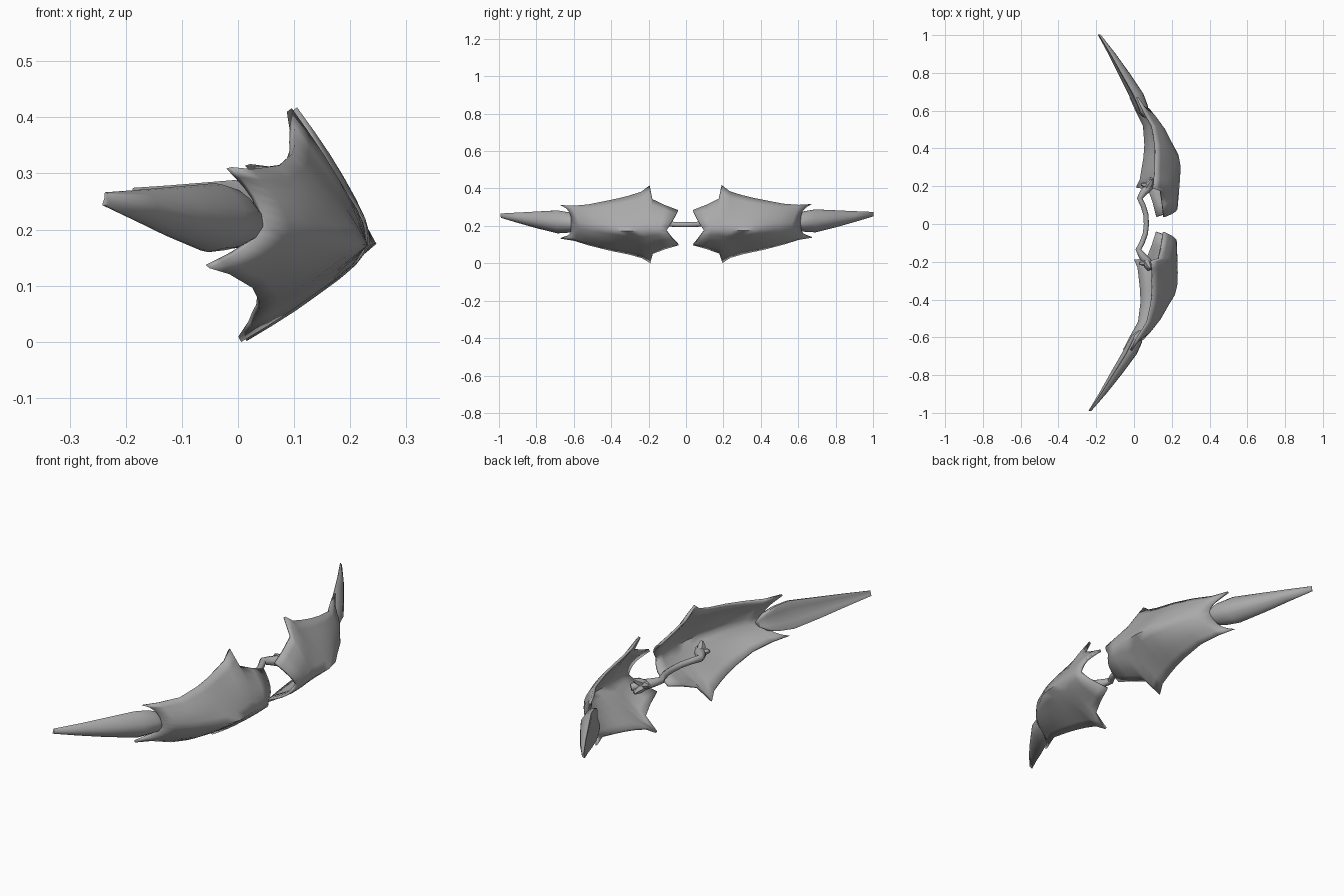
import bpy
import bmesh
from math import sin, cos, pi, radians
from mathutils import Matrix, Vector

cube = bpy.data.objects.get("Cube")
if cube:
    bpy.data.objects.remove(cube, do_unlink=True)

# One plain grey for everything
grey = bpy.data.materials.new("plain grey")
grey.use_nodes = True
GREY = (0.4, 0.4, 0.4, 1)
grey.diffuse_color = GREY
grey.node_tree.nodes["Principled BSDF"].inputs["Base Color"].default_value = GREY

# The bow is built upright (x outward, y along, z up), then tilted and turned a little
FRAME = (Matrix.Translation((0.05, 0, 0.21)) @ Matrix.Rotation(0.004, 4, 'X')
         @ Matrix.Rotation(-0.025, 4, 'Z') @ Matrix.Rotation(radians(12.2), 4, 'Y'))


def finish(obj, angle):
    obj.matrix_world = FRAME
    bpy.ops.object.select_all(action='DESELECT')
    obj.select_set(True)
    bpy.context.view_layer.objects.active = obj
    bpy.ops.object.shade_smooth_by_angle(angle=radians(angle))


def loft(name, rows, closed, angle, thickness=0):
    """Skin rows of points, then mirror the part to the other half of the bow."""
    bm = bmesh.new()
    grid = [[bm.verts.new(p) for p in row] for row in rows]
    n = len(grid[0])
    for a, b in zip(grid, grid[1:]):
        for j in range(n if closed else n - 1):
            k = (j + 1) % n
            bm.faces.new((a[j], a[k], b[k], b[j]))
    if closed:
        bm.faces.new(grid[0])
        bm.faces.new(grid[-1])
    bmesh.ops.recalc_face_normals(bm, faces=bm.faces)
    mesh = bpy.data.meshes.new(name)
    bm.to_mesh(mesh)
    bm.free()
    mesh.materials.append(grey)
    obj = bpy.data.objects.new(name, mesh)
    bpy.context.collection.objects.link(obj)
    finish(obj, angle)
    if thickness:
        solid = obj.modifiers.new("thickness", 'SOLIDIFY')
        solid.thickness = thickness
        solid.offset = 0
    mirror = obj.modifiers.new("other half", 'MIRROR')
    mirror.use_axis = (False, True, False)


# Armour shells: ridge (along, out, side bulge) and spiked edge (along, out, up)
ridge = [(.10, .176, .024), (.14, .18, .022), (.18, .182, .018), (.215, .184, .015),
         (.25, .186, .011), (.31, .187, .008), (.37, .174, .010), (.42, .144, .017),
         (.50, .10, .016), (.56, .053, .014), (.61, .01, .012)]
edge = [(.04, .09, .092), (.11, .075, .116), (.18, .055, .146), (.192, .002, .209),
        (.235, .015, .178), (.30, .02, .158), (.355, .025, .145), (.42, .025, .131),
        (.52, .01, .108), (.60, -.035, .093), (.67, -.07, .09)]
COLS = 6
rows = []
for i, ((ry, rx, bulge), (ey, ex, ez)) in enumerate(zip(ridge, edge)):
    power = 4 if i == len(ridge) - 1 else 1
    row = []
    for j in range(-COLS, COLS + 1):
        t = abs(j) / COLS
        row.append((rx + (ex - rx) * t + bulge * sin(pi * t),
                    ry + (ey - ry) * t ** power, ez * j / COLS + .004 * (1 - t)))
    rows.append(row)
loft("armour_shells", rows, False, 75, 0.011)

# Horn tips: crescent sections (along, out, middle height, half height, half depth)
horn = [(.565, .0, 0, .018, .010), (.59, -.01, 0, .042, .024), (.63, -.023, 0, .056, .03),
        (.69, -.05, -.003, .063, .032), (.80, -.122, -.006, .046, .025),
        (.90, -.19, -.007, .029, .016), (.997, -.262, -.008, .012, .006)]
SIDES = 14
rows = []
for y, x, z, high, deep in horn:
    angles = [2 * pi * k / SIDES for k in range(SIDES)]
    rows.append([(x + deep * cos(a) - deep * sin(a) ** 2, y, z + high * sin(a))
                 for a in angles])
loft("horn_tips", rows, True, 60)

# Grip: a bent bar that thickens into a knob at each end
half = [(.012, .05, 1), (-.005, .10, 1), (-.024, .135, 1.1), (-.005, .165, 1.4),
        (.025, .20, 1.8), (.06, .235, 1.1)]
path = [(x, -y, r) for x, y, r in reversed(half)] + [(.016, 0, 1)] + half
curve = bpy.data.curves.new("grip", 'CURVE')
curve.dimensions = '3D'
curve.bevel_depth = 0.014
curve.bevel_resolution = 2
curve.use_fill_caps = True
spline = curve.splines.new('POLY')
spline.points.add(len(path) - 1)
for point, (x, y, r) in zip(spline.points, path):
    point.co = (x, y, 0, 1)
    point.radius = r
curve.materials.append(grey)
grip = bpy.data.objects.new("grip", curve)
bpy.context.collection.objects.link(grip)
bpy.ops.object.select_all(action='DESELECT')
grip.select_set(True)
bpy.context.view_layer.objects.active = grip
bpy.ops.object.convert(target='MESH')
finish(bpy.context.view_layer.objects.active, 60)


# Claws: short blunt prongs spreading from each end of the grip
def prong(name, start, end, radius):
    start, end = Vector(start), Vector(end)
    turn = (end - start).to_track_quat('Z', 'Y')
    rows = []
    for f, r in ((0, radius), (0.6, radius * 0.9), (1, radius * 0.4)):
        centre = start.lerp(end, f)
        ring = [Vector((r * cos(k * pi / 3), r * sin(k * pi / 3), 0)) for k in range(6)]
        rows.append([centre + turn @ p for p in ring])
    loft(name, rows, True, 40)


prong("upper_claws", (.015, .19, 0), (.035, .235, .035), .02)
prong("lower_claws", (.015, .19, 0), (.04, .245, -.02), .02)
prong("rear_claws", (.03, .20, 0), (-.018, .21, .005), .018)
